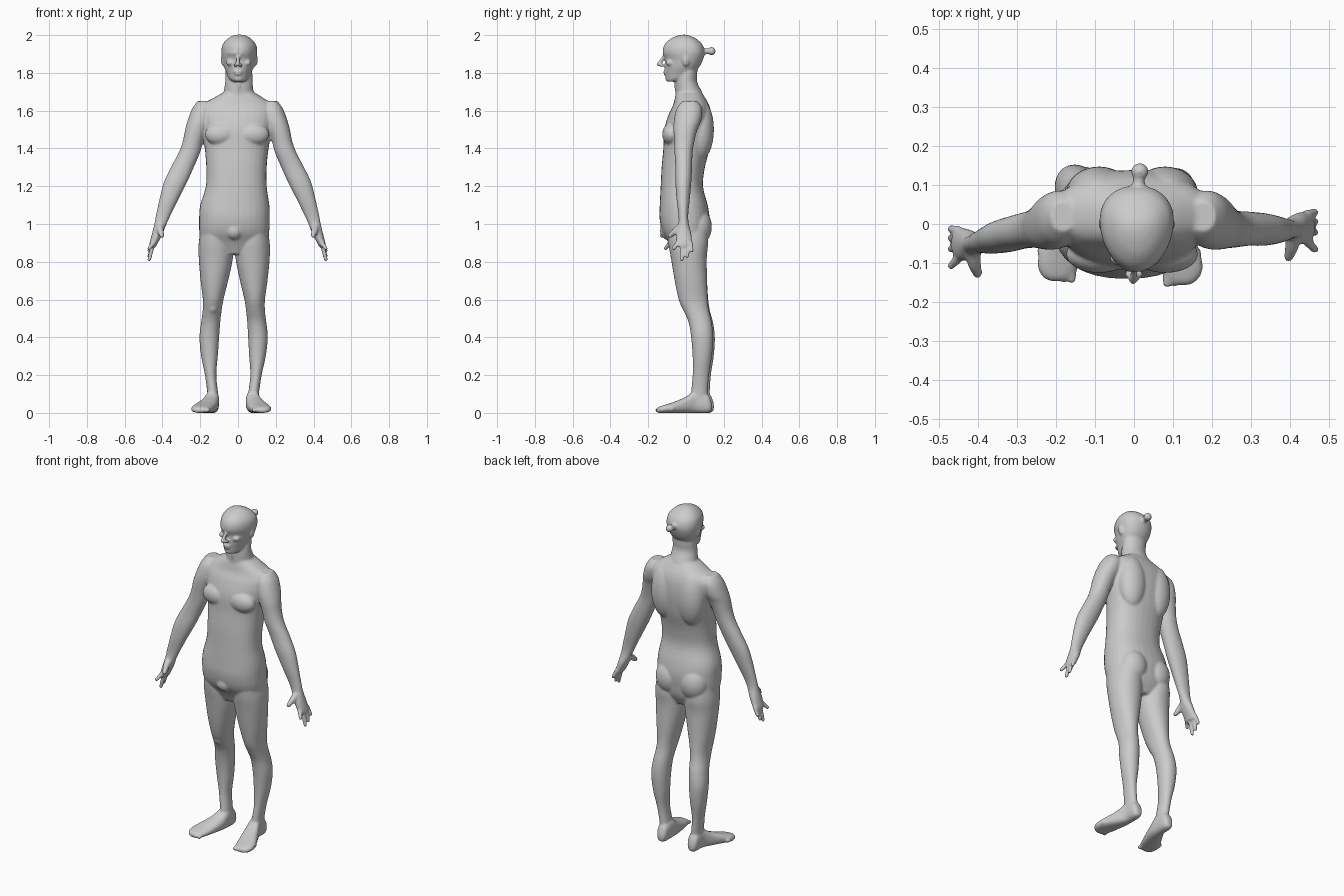
import bpy, bmesh, math
from mathutils import Vector, Matrix

bm = bmesh.new()


def spow(v, e):
    return math.copysign(abs(v) ** e, v)


def smooth_rows(rows, sub=4):
    out = []
    for i in range(len(rows) - 1):
        p = [rows[max(0, min(len(rows) - 1, i + k))] for k in (-1, 0, 1, 2)]
        for s in range(sub):
            t = s / sub
            out.append([0.5 * (2 * b + (c - a) * t + (2 * a - 5 * b + 4 * c - d) * t * t
                               + (3 * b - a - 3 * c + d) * t ** 3) for a, b, c, d in zip(*p)])
    return out + [list(rows[-1])]


def loft(rows, axis='Z', power=2.0, taper=0.0, n=32):
    """rows: (position on axis, x min, x max, other min, other max)"""
    rings = []
    for h, x0, x1, w0, w1 in smooth_rows(rows):
        ring = []
        for k in range(n):
            a = 2 * math.pi * k / n
            cx, sy = spow(math.cos(a), 2 / power), spow(math.sin(a), 2 / power)
            x = (x0 + x1) / 2 + (x1 - x0) / 2 * cx * (1 + taper * sy)
            w = (w0 + w1) / 2 + (w1 - w0) / 2 * sy
            ring.append(bm.verts.new((x, w, h) if axis == 'Z' else (x, h, w)))
        rings.append(ring)
    faces = [bm.faces.new(rings[0]), bm.faces.new(rings[-1])]
    for a, b in zip(rings, rings[1:]):
        for k in range(n):
            faces.append(bm.faces.new((a[k], a[(k + 1) % n], b[(k + 1) % n], b[k])))
    bmesh.ops.recalc_face_normals(bm, faces=faces)


def blob(c, r):
    m = Matrix.Translation(c) @ Matrix.Diagonal((*r, 1))
    bmesh.ops.create_uvsphere(bm, u_segments=24, v_segments=16, radius=1, matrix=m)


def capsule(p, q, r1, r2):
    tmp = bmesh.new()
    for c, r in ((p, r1), (q, r2)):
        bmesh.ops.create_icosphere(tmp, subdivisions=2, radius=r, matrix=Matrix.Translation(c))
    res = bmesh.ops.convex_hull(tmp, input=tmp.verts)
    junk = {g for g in res['geom_interior'] + res['geom_unused'] if isinstance(g, bmesh.types.BMVert)}
    bmesh.ops.delete(tmp, geom=list(junk), context='VERTS')
    bmesh.ops.recalc_face_normals(tmp, faces=tmp.faces)
    me = bpy.data.meshes.new("tmp")
    tmp.to_mesh(me)
    bm.from_mesh(me)
    tmp.free()
    bpy.data.meshes.remove(me)


# torso and pelvis
loft([(.84, -.10, .06, -.06, .08), (.9, -.19, .15, -.09, .11), (.96, -.205, .165, -.125, .12),
      (1.03, -.206, .168, -.14, .125), (1.1, -.2, .166, -.139, .115), (1.2, -.17, .152, -.134, .09),
      (1.3, -.168, .152, -.129, .1), (1.4, -.176, .162, -.12, .125), (1.5, -.19, .18, -.115, .138),
      (1.58, -.205, .195, -.092, .135), (1.63, -.19, .185, -.068, .122), (1.67, -.125, .13, -.058, .1),
      (1.7, -.07, .08, -.05, .08)], power=2.3)
for s in (-1, 1):
    blob((-.005 + s * .085, -.078, 1.475), (.085, .048, .06))      # chest
    blob((-.005 + s * .085, .078, 1.5), (.085, .07, .16))          # shoulder blade
    blob((-.02 + s * .08, .06, .985), (.085, .077, .1))            # buttock
blob((-.02, -.09, .965), (.05, .048, .05))

# neck
loft([(1.6, -.07, .085, -.06, .1), (1.68, -.077, .084, -.056, .092), (1.75, -.068, .077, -.055, .06),
      (1.8, -.066, .076, -.045, .06), (1.86, -.06, .07, -.04, .06)])
capsule((.003, -.052, 1.74), (.004, -.05, 1.71), .012, .01)

# head
loft([(1.754, -.025, .035, -.1, -.055), (1.77, -.046, .052, -.106, -.01), (1.8, -.06, .068, -.11, .04),
      (1.83, -.072, .083, -.112, .07), (1.87, -.082, .094, -.111, .09), (1.91, -.087, .101, -.123, .099),
      (1.95, -.08, .094, -.114, .087), (1.98, -.055, .07, -.083, .055), (1.996, -.03, .044, -.047, .022),
      (2.002, -.01, .022, -.02, .0)], power=2.1, taper=.17)
# face: nose, brow, cheeks, lips, chin, ears
capsule((.002, -.112, 1.893), (-.002, -.144, 1.845), .009, .012)
for s in (-1, 1):
    blob((s * .013, -.128, 1.84), (.01, .014, .009))
    capsule((.003 + s * .015, -.113, 1.905), (.004 + s * .048, -.092, 1.905), .012, .01)
    blob((.004 + s * .045, -.085, 1.853), (.022, .022, .016))
    blob((.007 + s * .086, .0, 1.868), (.012, .019, .032))
blob((.0, -.108, 1.807), (.026, .014, .006))
blob((.0, -.106, 1.793), (.022, .014, .006))
blob((.002, -.093, 1.768), (.022, .017, .014))
# hair bun
capsule((.01, .075, 1.913), (.013, .125, 1.915), .02, .014)
blob((.015, .135, 1.915), (.023, .022, .022))

ARM = [(1.65, -.215, -.15, -.02, .06), (1.61, -.243, -.13, -.05, .085), (1.55, -.266, -.14, -.064, .08),
       (1.5, -.28, -.16, -.066, .06), (1.44, -.292, -.184, -.063, .045), (1.38, -.313, -.2, -.061, .035),
       (1.3, -.355, -.234, -.056, .032), (1.22, -.393, -.27, -.056, .028), (1.13, -.416, -.316, -.05, .02),
       (1.05, -.434, -.355, -.04, .012), (1.0, -.443, -.378, -.04, .015), (.95, -.455, -.398, -.052, .028),
       (.9, -.468, -.424, -.052, .033), (.88, -.47, -.434, -.045, .03)]
# finger: base y, tip y, tip z
FINGERS = [(-.043, -.066, .862), (-.018, -.022, .803), (.006, .006, .82), (.024, .03, .85)]
LEG = [(.98, -.195, -.05, -.1, .11), (.9, -.208, -.03, -.094, .117), (.82, -.208, -.027, -.08, .11),
       (.7, -.198, -.052, -.06, .112), (.6, -.186, -.077, -.036, .118), (.54, -.187, -.087, -.008, .127),
       (.48, -.195, -.094, .02, .143), (.4, -.204, -.1, .036, .153), (.3, -.195, -.107, .045, .147),
       (.2, -.175, -.115, .045, .132), (.1, -.162, -.105, .036, .126), (.04, -.163, -.103, .035, .13)]
FOOT = [(.147, -.15, -.115, .012, .05), (.125, -.164, -.102, 0, .1), (.065, -.17, -.1, 0, .12),
        (.01, -.198, -.105, 0, .085), (-.06, -.236, -.124, 0, .056), (-.105, -.248, -.14, 0, .042),
        (-.135, -.236, -.16, 0, .032), (-.147, -.215, -.18, .004, .022)]


def clamp(v):
    return max(0.0, min(1.0, v))


for right in (False, True):
    def flip(x0, x1, c):
        return (c - x1, c - x0) if right else (x0, x1)

    def arm_dy(z):
        return (.0 if right else -.042) * clamp((1.38 - z) / .4)

    # arm and palm
    loft([(z, *flip(a, b, -.005), c + arm_dy(z), d + arm_dy(z)) for z, a, b, c, d in ARM], power=2.1)

    def hand_pt(x, y, z):
        return Vector((flip(x, x, -.005)[0], y + arm_dy(z), z))

    # fingers and thumb
    for yb, yt, zt in FINGERS:
        capsule(hand_pt(-.449, yb, .9), hand_pt(-.47, yt, zt + .008), .0135, .0105)
    capsule(hand_pt(-.415, -.025, .985), hand_pt(-.41, -.06, .96), .022, .018)
    capsule(hand_pt(-.41, -.06, .96), hand_pt(-.402, -.085, .938), .018, .013)

    # leg
    loft([(z, *flip(a, b, -.04 - .016 * max(0, .8 - z)), c - right * .01 * clamp((.7 - z) * 3),
           d - right * .01 * clamp((.7 - z) * 3)) for z, a, b, c, d in LEG], power=2.1)
    kx = flip(-.134, -.134, -.044)[0]
    blob((kx, .02, .565), (.034, .04, .045))
    # foot and toes
    loft([(y - right * .01, *flip(a, b, -.055 - .02 * clamp((.1 - y) / .25)), c, d)
          for y, a, b, c, d in FOOT], axis='Y', power=2.5)
    for k in range(5):
        x = flip(-.16 - .019 * k, 0, -.075)[1] if right else -.16 - .019 * k
        y = -.142 + .004 * k * k * .6 - right * .01
        capsule((x, y + .04, .022), (x, y, .014), .013, .012 - .0005 * k)

# fuse the parts into one smooth skin
mesh = bpy.data.meshes.new("human_figure")
bm.to_mesh(mesh)
bm.free()
body = bpy.data.objects.new("human_figure", mesh)
bpy.context.collection.objects.link(body)
fuse = body.modifiers.new("fuse", 'REMESH')
fuse.mode = 'VOXEL'
fuse.voxel_size = .0055
fuse.use_smooth_shade = True
relax = body.modifiers.new("relax", 'SMOOTH')
relax.factor = .5
relax.iterations = 8
bpy.context.view_layer.objects.active = body
body.select_set(True)
for name in ("fuse", "relax"):
    bpy.ops.object.modifier_apply(modifier=name)
bpy.ops.object.shade_smooth()
